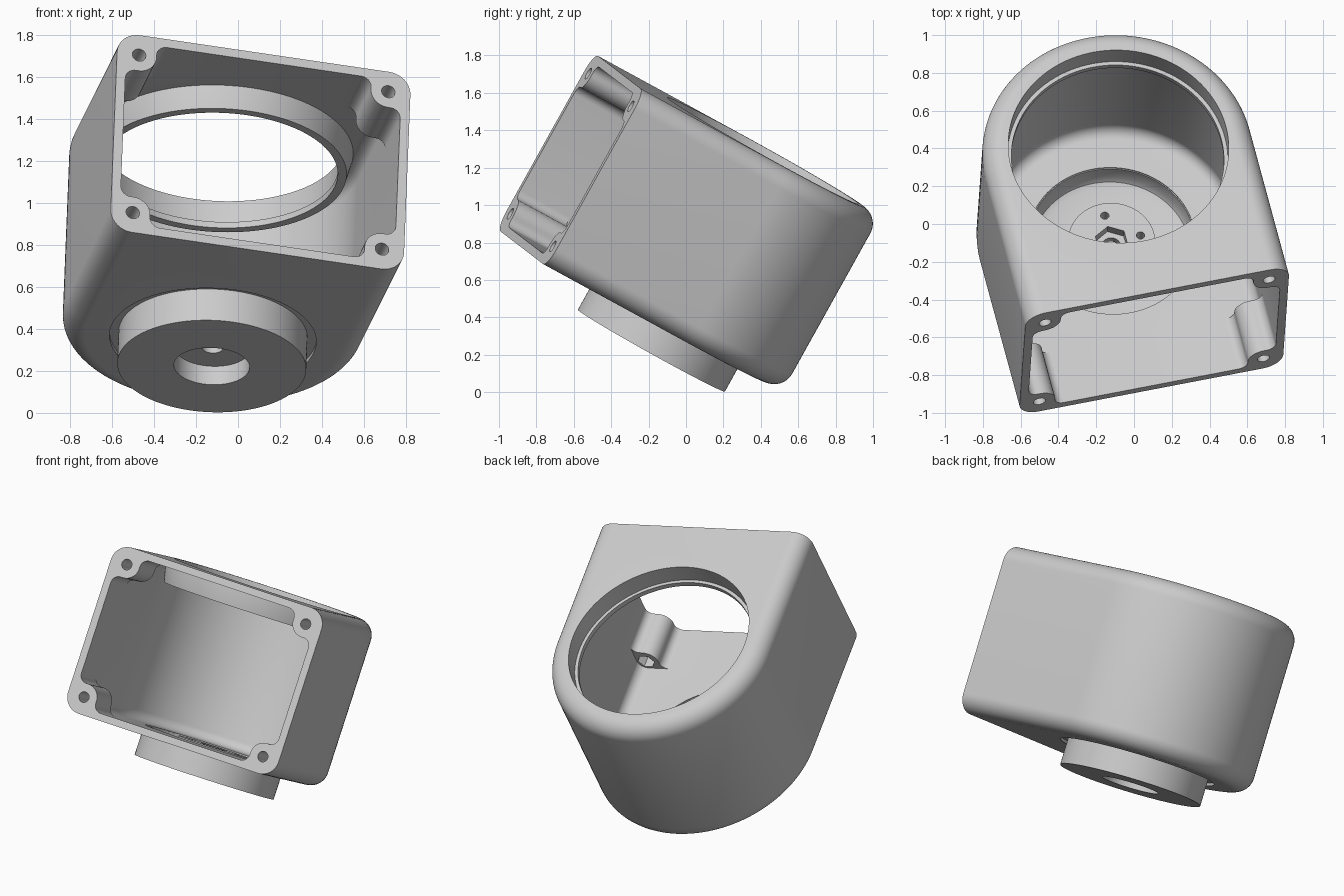
import bpy, bmesh
from math import sin, cos, pi, radians
from mathutils import Vector, Matrix

if "Cube" in bpy.data.objects:
    bpy.data.objects.remove(bpy.data.objects["Cube"], do_unlink=True)

# One plain grey material
grey = bpy.data.materials.new("plain grey")
grey.use_nodes = True
GREY = (0.6, 0.6, 0.6, 1)
grey.diffuse_color = GREY
grey.node_tree.nodes["Principled BSDF"].inputs["Base Color"].default_value = GREY

# Main sizes in the housing's own frame: u across, v to the back, w along the axis
R, FRONT, LOW, HIGH = 0.718, -0.898, 0.151, 1.225
WALL, FILLET = 0.045, 0.108
HOLE_U = R - FILLET
HOLE_W = (LOW + FILLET, HIGH - FILLET)
BOSS_END = FRONT + 0.31


def loft(name, rings, closed=False):
    """Skin a row of equal rings; cap the ends or close the row on itself."""
    bm = bmesh.new()
    rows = [[bm.verts.new(p) for p in ring] for ring in rings]
    pairs = list(zip(rows, rows[1:]))
    if closed:
        pairs.append((rows[-1], rows[0]))
    else:
        bm.faces.new(rows[0])
        bm.faces.new(rows[-1])
    n = len(rows[0])
    for a, b in pairs:
        for i in range(n):
            j = (i + 1) % n
            bm.faces.new((a[i], a[j], b[j], b[i]))
    bmesh.ops.recalc_face_normals(bm, faces=bm.faces)
    mesh = bpy.data.meshes.new(name)
    bm.to_mesh(mesh)
    bm.free()
    mesh.materials.append(grey)
    obj = bpy.data.objects.new(name, mesh)
    bpy.context.scene.collection.objects.link(obj)
    return obj


def lathe(name, profile, closed=False, n=128, at=(0, 0), turn=0.0):
    """Revolve (radius, w) points around the main axis or one parallel to it."""
    angles = [turn + 2 * pi * i / n for i in range(n)]
    return loft(name, [[(at[0] + r * cos(a), at[1] + r * sin(a), w) for a in angles]
                       for r, w in profile], closed)


def prism(name, outline, v0, v1):
    """Extrude a (u, w) outline from front to back."""
    return loft(name, [[(u, v, w) for u, w in outline] for v in (v0, v1)])


def circle(cu, cw, r, n):
    return [(cu + r * cos(2 * pi * i / n), cw + r * sin(2 * pi * i / n)) for i in range(n)]


def d_solid(name, radius, w0, w1, fillet, front):
    """D-shaped block with a round back and filleted upper and lower edges."""
    arc = [(fillet * (1 - sin(t)), fillet * (1 - cos(t)))
           for t in [pi / 2 * i / 12 for i in range(13)]]
    steps = [(inset, w0 + h) for inset, h in arc] + [(inset, w1 - h) for inset, h in reversed(arc)]
    rings = []
    for inset, w in steps:
        r = radius - inset
        back = [(r * cos(pi * i / 72), r * sin(pi * i / 72), w) for i in range(73)]
        rings.append([(r, front, w)] + back + [(-r, front, w)])
    return loft(name, rings)


def combine(target, tool, operation="DIFFERENCE"):
    mod = target.modifiers.new("combine", "BOOLEAN")
    mod.operation, mod.solver, mod.object = operation, "EXACT", tool
    bpy.context.view_layer.objects.active = target
    bpy.ops.object.modifier_apply(modifier=mod.name)
    bpy.data.objects.remove(tool, do_unlink=True)


# Hollow shell, open at the front
shell = d_solid("housing_shell", R, LOW, HIGH, FILLET, FRONT)
combine(shell, d_solid("cavity", R - WALL, LOW + WALL, HIGH - WALL, FILLET - WALL, FRONT - 0.1))


# Corner boss outline: round nose blended into both walls
def boss_outline(su, sw, cw):
    nose, blend, wall = 0.085, 0.05, FILLET - WALL
    half = [(nose + blend, -0.075)]
    for i in range(9):
        t = pi / 2 * (1 + i / 8)
        half.append((nose + blend + blend * cos(t), -wall + blend - blend * sin(t) * 1.0))
    half[1:] = [(nose + blend - blend * sin(pi / 16 * i), -wall + blend - blend * cos(pi / 16 * i))
                for i in range(9)]
    tip = [(nose * cos(pi / 24 * i), nose * sin(pi / 24 * i)) for i in range(13)]
    pts = [(-0.075, -0.075)] + half + tip + [(b, a) for a, b in reversed(half)]
    return [(su * (a - HOLE_U), cw + sw * b) for a, b in pts]


# Four screw bosses, each with a bore and a hexagonal nut pocket
for su in (-1, 1):
    for sw, cw in zip((1, -1), HOLE_W):
        cu = -su * HOLE_U
        combine(shell, prism("boss", boss_outline(su, sw, cw), FRONT, BOSS_END), "UNION")
        combine(shell, prism("bore", circle(cu, cw, 0.033, 32), FRONT - 0.1, BOSS_END + 0.1))
        combine(shell, prism("pocket", circle(cu, cw, 0.055, 6), BOSS_END - 0.09, BOSS_END + 0.02))

# Round openings in the roof and floor, and a shallow groove around the mount
combine(shell, lathe("roof_cut", [(0.584, HIGH - 0.2), (0.584, HIGH + 0.1)]))
combine(shell, lathe("floor_cut", [(0.445, 0.1), (0.445, 0.25)]))
combine(shell, lathe("groove_cut", [(0.4925, 0.1), (0.4925, 0.17)]))

# Stepped collar hanging below the roof opening
collar = lathe("roof_collar", [(0.563, 1.068), (0.605, 1.068), (0.634, 1.185), (0.634, 1.2),
                               (0.584, 1.2), (0.584, 1.1), (0.563, 1.1)], closed=True)

# Round mount under the floor: outer cup, trough and central hub with a recess below
mount = lathe("round_mount", [(0.05, 0.1), (0.18, 0.1), (0.18, 0), (0.45, 0), (0.45, 0.19),
                              (0.44, 0.19), (0.435, 0.11), (0.42, 0.083), (0.39, 0.07),
                              (0.23, 0.07), (0.23, 0.196), (0.05, 0.196)], closed=True)
combine(mount, lathe("hex_pocket", [(0.09, 0.14), (0.09, 0.25)], n=6, turn=pi / 2))
for k in range(4):
    a = k * pi / 2
    combine(mount, lathe("screw_hole", [(0.022, 0.12), (0.022, 0.25)], n=24,
                         at=(0.157 * cos(a), 0.157 * sin(a))))

# Tilt everything into its resting pose and shade it
w_axis = Vector((0.035, 0.486, 0.873)).normalized()
u_axis = Vector((0.972, 0.184, -0.147))
u_axis = (u_axis - w_axis * u_axis.dot(w_axis)).normalized()
v_axis = w_axis.cross(u_axis)
pose = Matrix((u_axis, v_axis, w_axis)).transposed().to_4x4()
pose.translation = (-0.125, -0.185, 0.222)
for obj in (shell, collar, mount):
    obj.data.transform(pose)
    obj.data.shade_smooth()
    obj.data.set_sharp_from_angle(angle=radians(30))
